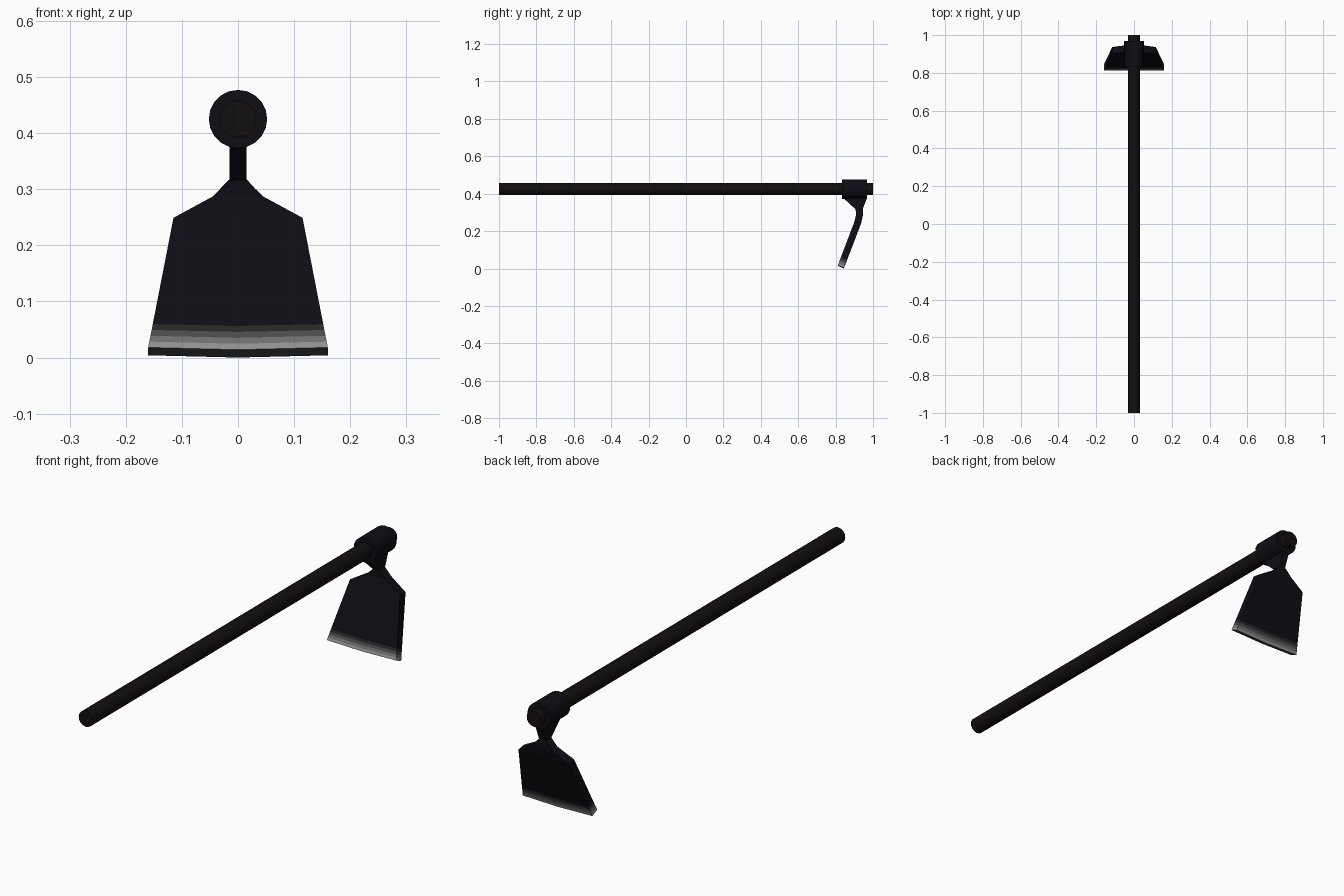
import bpy, bmesh, math

if "Cube" in bpy.data.objects:
    bpy.data.objects.remove(bpy.data.objects["Cube"])


def material(name, color):
    m = bpy.data.materials.new(name)
    m.diffuse_color = (*color, 1)
    m.use_nodes = True
    m.node_tree.nodes["Principled BSDF"].inputs["Base Color"].default_value = m.diffuse_color
    return m


wood = material("dark_wood", (0.006, 0.005, 0.004))
iron = material("dark_iron", (0.004, 0.004, 0.007))
edge_greys = [material(f"edge_{i}", (v, v, v)) for i, v in enumerate((0.02, 0.07, 0.16, 0.28))]
rim = material("edge_rim", (0.06, 0.06, 0.06))
AXIS_Z = 0.425


def rod(name, radius, y0, y1, sides, mat):
    bpy.ops.mesh.primitive_cylinder_add(
        vertices=sides, radius=radius, depth=y1 - y0,
        location=(0, (y0 + y1) / 2, AXIS_Z), rotation=(math.pi / 2, 0, 0))
    ob = bpy.context.object
    ob.name = name
    ob.data.materials.append(mat)
    bpy.ops.object.shade_smooth_by_angle(angle=math.radians(35))


def loft(name, rows, mats, bottom_mat):
    """Rows: half width, front (y, z), back (y, z), centre drop; one material per gap."""
    bm = bmesh.new()
    rings = []
    for w, (fy, fz), (by, bz), drop in rows:
        pts = [(-w, fy, fz), (0, fy, fz - drop), (w, fy, fz),
               (w, by, bz), (0, by, bz - drop), (-w, by, bz)]
        rings.append([bm.verts.new(p) for p in pts])
    used = list(dict.fromkeys(mats + [bottom_mat]))
    for a, b, m in zip(rings, rings[1:], mats):
        for i in range(6):
            j = (i + 1) % 6
            bm.faces.new((a[i], a[j], b[j], b[i])).material_index = used.index(m)
    bm.faces.new(rings[0])
    last = rings[-1]
    for q in ((0, 1, 4, 5), (1, 2, 3, 4)):
        bm.faces.new([last[k] for k in q]).material_index = used.index(bottom_mat)
    bmesh.ops.recalc_face_normals(bm, faces=bm.faces)
    me = bpy.data.meshes.new(name)
    bm.to_mesh(me)
    bm.free()
    for m in used:
        me.materials.append(m)
    bpy.context.collection.objects.link(bpy.data.objects.new(name, me))


# Handle and the socket collar around it
rod("handle", 0.033, -1, 1, 16, wood)
rod("collar", 0.052, 0.835, 0.968, 20, iron)

# Neck flaring up into the collar
neck = [(0.015, (0.837, 0.400), (0.967, 0.400), 0),
        (0.015, (0.840, 0.378), (0.967, 0.375), 0),
        (0.015, (0.907, 0.316), (0.945, 0.318), 0)]
loft("neck", neck, [iron] * 2, iron)

# Blade: shoulders, then a straight taper to the bright cutting edge
top = (0.115, (0.900, 0.249), (0.937, 0.243), 0.0)
end = (0.160, (0.812, 0.018), (0.844, 0.004), 0.004)


def between(t):
    mix = lambda a, b: a + (b - a) * t
    return (mix(top[0], end[0]), tuple(map(mix, top[1], end[1])),
            tuple(map(mix, top[2], end[2])), mix(top[3], end[3]))


blade = [(0.015, (0.907, 0.316), (0.945, 0.318), 0),
         (0.045, (0.909, 0.287), (0.946, 0.285), 0), top]
blade += [between(t) for t in (0.82, 0.865, 0.91, 0.955, 1.0)]
loft("blade", blade, [iron] * 3 + edge_greys, rim)
